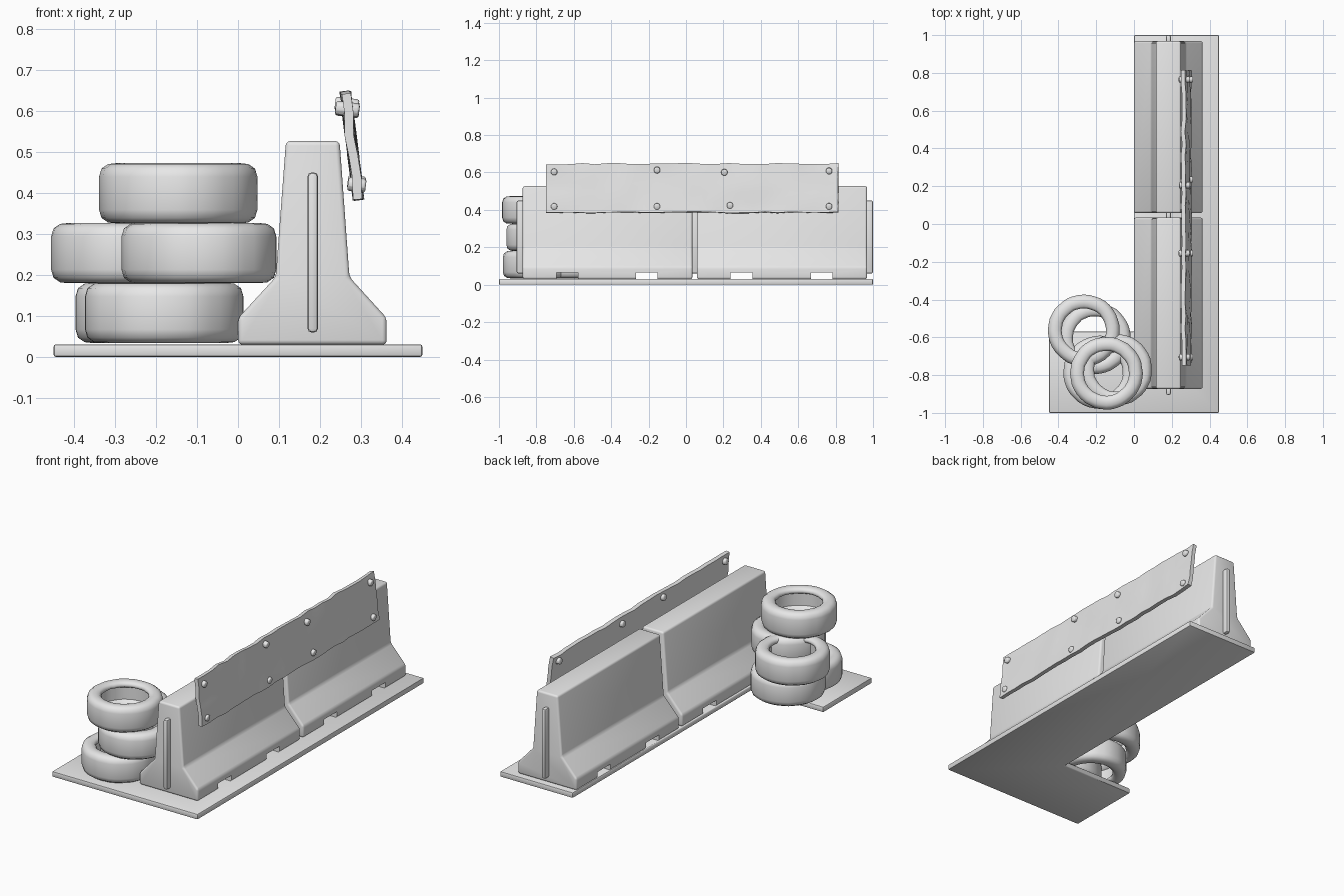
import bpy, bmesh, math, random
from mathutils import Matrix, Vector

if "Cube" in bpy.data.objects:
    bpy.data.objects.remove(bpy.data.objects["Cube"])

random.seed(4)
grey = bpy.data.materials.new("plain grey")
grey.diffuse_color = (0.8, 0.8, 0.8, 1)
grey.use_nodes = True
grey.node_tree.nodes["Principled BSDF"].inputs["Base Color"].default_value = grey.diffuse_color


def add_object(name, bm):
    bmesh.ops.recalc_face_normals(bm, faces=bm.faces)
    me = bpy.data.meshes.new(name)
    bm.to_mesh(me)
    bm.free()
    me.materials.append(grey)
    ob = bpy.data.objects.new(name, me)
    bpy.context.collection.objects.link(ob)
    return ob


def prism(points, offset):
    """Flat outline pushed along offset."""
    bm = bmesh.new()
    face = bm.faces.new([bm.verts.new(p) for p in points])
    ext = bmesh.ops.extrude_face_region(bm, geom=[face])
    bmesh.ops.translate(bm, vec=offset, verts=[
        g for g in ext["geom"] if isinstance(g, bmesh.types.BMVert)])
    return bm


def bevel(ob, width, segments=2):
    m = ob.modifiers.new("rounded edges", 'BEVEL')
    m.width, m.segments, m.limit_method = width, segments, 'ANGLE'
    m.angle_limit = math.radians(25)


def finish(ob, angle=35):
    """Apply the modifiers and smooth the gentle edges."""
    bpy.ops.object.select_all(action='DESELECT')
    bpy.context.view_layer.objects.active = ob
    ob.select_set(True)
    bpy.ops.object.convert(target='MESH')
    bpy.ops.object.shade_smooth_by_angle(angle=math.radians(angle))


def add_box(bm, lo, hi):
    lo, hi = Vector(lo), Vector(hi)
    bmesh.ops.create_cube(bm, size=1, matrix=Matrix.Translation((lo + hi) / 2)
                          @ Matrix.Diagonal((*(hi - lo), 1)))


# L-shaped ground slab
outline = [(-0.45, -1), (0.45, -1), (0.45, 1), (0, 1), (0, -0.57), (-0.45, -0.57)]
slab = add_object("ground_slab", prism([(x, y, 0) for x, y in outline], (0, 0, 0.031)))
bevel(slab, 0.006)
finish(slab)

# Two concrete barriers with drain slots through the foot
section = [(0.0, 0.03), (0.0, 0.095), (0.092, 0.195), (0.117, 0.527),
           (0.248, 0.527), (0.272, 0.195), (0.363, 0.095), (0.363, 0.03)]
for i, (y0, y1, slots) in enumerate([(-0.873, 0.034, (-0.635, -0.21)),
                                     (0.058, 0.968, (0.297, 0.725))]):
    barrier = add_object(f"barrier_{i + 1}",
                         prism([(x, y0, z) for x, z in section], (0, y1 - y0, 0)))
    bevel(barrier, 0.011, 3)
    bm = bmesh.new()
    for y in slots:
        add_box(bm, (-0.1, y - 0.058, 0.0), (0.5, y + 0.058, 0.064))
    cutter = add_object(f"slot_cutter_{i + 1}", bm)
    cutter.hide_render = True
    cut = barrier.modifiers.new("slots", 'BOOLEAN')
    cut.object, cut.operation, cut.solver = cutter, 'DIFFERENCE', 'EXACT'
    finish(barrier)
    bpy.data.objects.remove(cutter)

# Upright joining tongues at the ends and in the joint
for name, y0, y1 in (("front_tongue", -0.905, -0.86), ("joint_tongue", 0.02, 0.07),
                     ("back_tongue", 0.955, 1.0)):
    bm = bmesh.new()
    add_box(bm, (0.17, y0, 0.06), (0.195, y1, 0.45))
    tongue = add_object(name, bm)
    bevel(tongue, 0.009)
    finish(tongue)


# Tyres: rounded closed section spun around z, hollow inside
def tyre(name, x, y, z, radius=0.19, height=0.147):
    h = height / 2
    half = [(radius, 0), (radius, h * 0.55), (radius - 0.006, h * 0.82),
            (radius - 0.022, h * 0.97), (radius - 0.042, h),
            (radius - 0.062, h * 0.95), (radius - 0.073, h * 0.8),
            (radius - 0.070, h * 0.62), (radius - 0.045, h * 0.45)]
    ring = half + [(r, -v) for r, v in reversed(half[1:])]
    n = 40
    bm = bmesh.new()
    loops = []
    for k in range(n):
        a = 2 * math.pi * k / n
        dent = random.uniform(-0.0015, 0.0015)
        loops.append([bm.verts.new(((r + dent) * math.cos(a), (r + dent) * math.sin(a), v))
                      for r, v in ring])
    for k in range(n):
        a, b = loops[k], loops[(k + 1) % n]
        for j in range(len(ring)):
            j2 = (j + 1) % len(ring)
            bm.faces.new((a[j], b[j], b[j2], a[j2]))
    bmesh.ops.translate(bm, verts=bm.verts, vec=(x, y, z + h))
    finish(add_object(name, bm), 60)


tyre("tyre_bottom_front", -0.18, -0.785, 0.034, 0.194)
tyre("tyre_bottom_back", -0.207, -0.605, 0.034)
tyre("tyre_middle_front", -0.095, -0.772, 0.18)
tyre("tyre_middle_back", -0.265, -0.563, 0.18)
tyre("tyre_top", -0.146, -0.79, 0.326, 0.192)


# Leaning, slightly warped plate on the right side
def plate_x(z):
    return 0.262 + (0.645 - z) * 0.125


cols, rows = 24, 5
bm = bmesh.new()
grid = []
for i in range(cols + 1):
    y = -0.748 + 1.562 * i / cols
    line = []
    for j in range(rows + 1):
        z = 0.386 + 0.26 * j / rows
        edge = j in (0, rows)
        dx = random.uniform(-0.004, 0.004)
        dz = random.uniform(-0.004, 0.003) if edge else 0
        line.append(bm.verts.new((plate_x(z) + dx, y, z + dz)))
    grid.append(line)
for i in range(cols):
    for j in range(rows):
        bm.faces.new((grid[i][j], grid[i + 1][j], grid[i + 1][j + 1], grid[i][j + 1]))
plate = add_object("leaning_plate", bm)
solid = plate.modifiers.new("thickness", 'SOLIDIFY')
solid.thickness, solid.offset = 0.022, 0
finish(plate, 40)

# Bolts through the plate, rounded heads on both sides
tilt = Matrix.Rotation(math.atan(0.125), 4, 'Y')
for i, (y, z) in enumerate([(-0.705, 0.605), (-0.155, 0.615), (0.205, 0.603), (0.765, 0.61),
                            (-0.705, 0.42), (-0.155, 0.42), (0.235, 0.425), (0.765, 0.42)]):
    bm = bmesh.new()
    length = 0.058 if z > 0.5 else 0.044
    bmesh.ops.create_cone(bm, cap_ends=True, segments=10, radius1=0.018,
                          radius2=0.018, depth=length,
                          matrix=Matrix.Translation((plate_x(z), y, z)) @ tilt
                          @ Matrix.Rotation(math.pi / 2, 4, 'Y'))
    bolt = add_object(f"bolt_{i + 1}", bm)
    bevel(bolt, 0.006)
    finish(bolt, 45)
